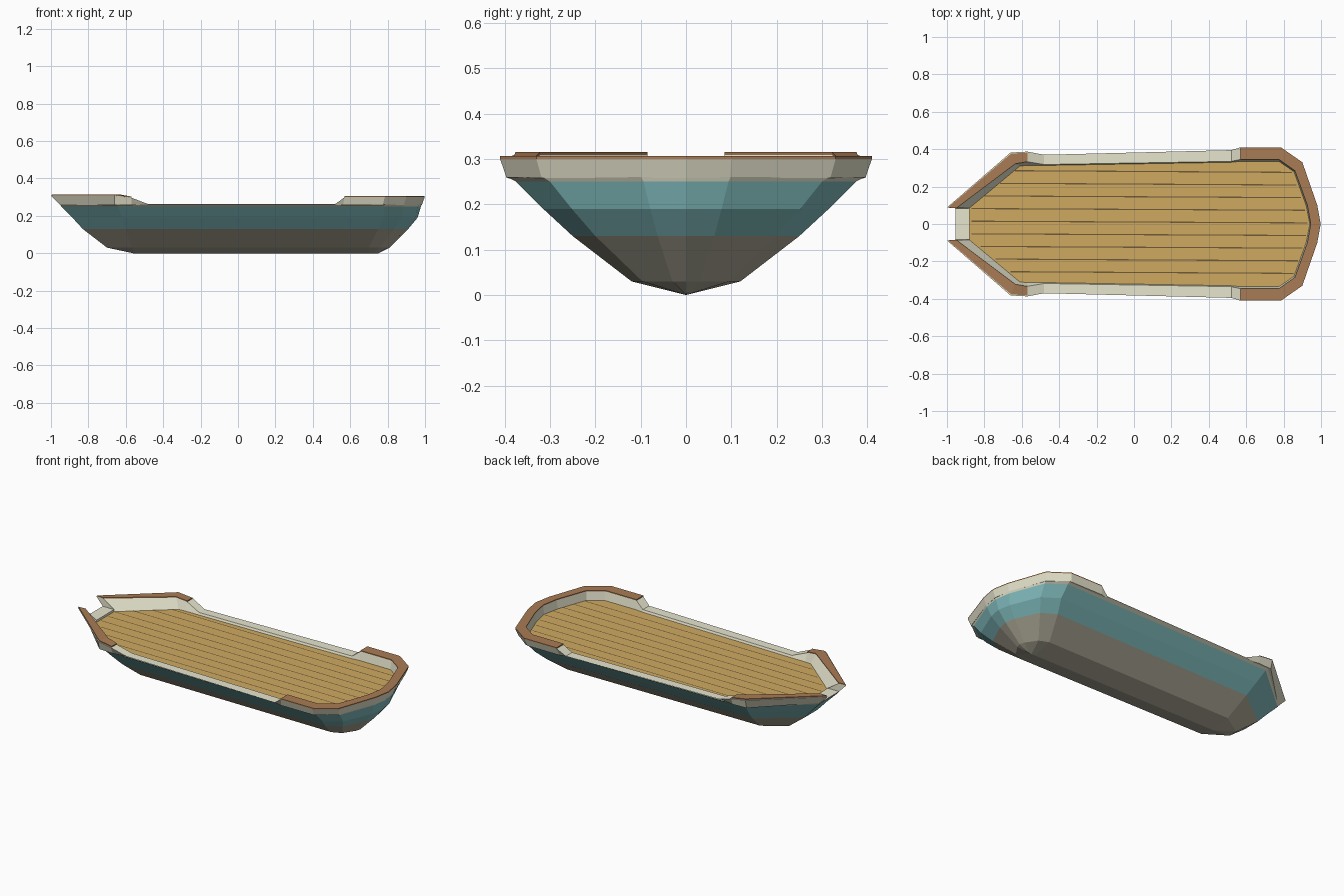
import bpy, bmesh

if "Cube" in bpy.data.objects:
    bpy.data.objects.remove(bpy.data.objects["Cube"])

def material(name, rgb):
    m = bpy.data.materials.new(name)
    m.diffuse_color = (*rgb, 1)
    m.use_nodes = True
    m.node_tree.nodes["Principled BSDF"].inputs["Base Color"].default_value = m.diffuse_color
    return m

TAUPE = material("bottom_paint", (0.42, 0.40, 0.31))
TEAL = material("teal_paint", (0.22, 0.50, 0.51))
CREAM = material("cream_paint", (0.80, 0.79, 0.62))
BROWN = material("cap_wood", (0.40, 0.20, 0.09))
DECK = material("deck_wood", (0.62, 0.40, 0.12))
DARK = material("seam_dark", (0.16, 0.10, 0.04))

def finish(bm, name, mats):
    bmesh.ops.remove_doubles(bm, verts=bm.verts, dist=0.0005)
    bmesh.ops.recalc_face_normals(bm, faces=bm.faces)
    me = bpy.data.meshes.new(name)
    bm.to_mesh(me)
    bm.free()
    for m in mats:
        me.materials.append(m)
    ob = bpy.data.objects.new(name, me)
    bpy.context.collection.objects.link(ob)
    return ob

def loft(name, rows, mats, close_rows, close_cols, row_mats=None, caps=False):
    """Skin a grid of points; optionally closed in either direction."""
    bm = bmesh.new()
    grid = [[bm.verts.new(p) for p in r] for r in rows]
    n, k = len(rows), len(rows[0])
    for i in range(n if close_rows else n - 1):
        for j in range(k if close_cols else k - 1):
            a, b = grid[i], grid[(i + 1) % n]
            f = bm.faces.new((a[j], a[(j + 1) % k], b[(j + 1) % k], b[j]))
            f.material_index = row_mats[i] if row_mats else 0
    if caps:
        bm.faces.new(grid[0])
        bm.faces.new(grid[-1])
    return finish(bm, name, mats)

def flip(p):
    return (p[0], -p[1], p[2])

# Hull: z, bow x, bow shoulder x, stern shoulder x, stern x, half width
LEVELS = [(0.0, 0.75, 0.70, -0.55, -0.56, 0.0),
          (0.03, 0.81, 0.70, -0.57, -0.70, 0.12),
          (0.13, 0.91, 0.75, -0.60, -0.83, 0.25),
          (0.19, 0.96, 0.78, -0.62, -0.885, 0.315),
          (0.25, 0.978, 0.783, -0.64, -0.945, 0.375),
          (0.26, 0.982, 0.785, -0.65, -0.95, 0.395)]
rings = []
for z, xb, sb, ss, xs, w in LEVELS:
    d = xb - sb
    half = [(xb, 0, z), (xb - 0.08 * d, 0.25 * w, z), (xb - 0.48 * d, 0.8 * w, z),
            (sb, w, z), (ss, 0.93 * w, z), (xs, 0.23 * w, z)]
    rings.append(half + [flip(p) for p in half[:0:-1]])
loft("hull", rings, [TAUPE, TEAL, CREAM], False, True, [0, 0, 1, 1, 2])

# Bulwark stations: outer top x y, top z, inner top x y, deck edge x y
STATIONS = [(0.998, 0, 0.30, 0.945, 0, 0.94, 0),
            (0.98, 0.10, 0.30, 0.927, 0.10, 0.92, 0.10),
            (0.90, 0.33, 0.30, 0.86, 0.285, 0.855, 0.28),
            (0.785, 0.41, 0.30, 0.775, 0.345, 0.775, 0.335),
            (0.57, 0.41, 0.30, 0.57, 0.345, 0.57, 0.335),
            (0.52, 0.395, 0.263, 0.52, 0.335, 0.52, 0.33),
            (-0.48, 0.37, 0.263, -0.48, 0.318, -0.48, 0.313),
            (-0.57, 0.387, 0.297, -0.57, 0.333, -0.57, 0.313),
            (-0.66, 0.382, 0.309, -0.635, 0.322, -0.61, 0.31),
            (-1.0, 0.088, 0.309, -0.95, 0.085, -0.88, 0.085),
            (-0.955, 0.084, 0.263, -0.88, 0.084, -0.88, 0.084)]
DECK_Z = 0.25

def section(s):
    ox, oy, z, ix, iy, dx, dy = s
    low_x = max(ox * 0.985 if ox > 0 else ox, -0.95)
    return [(low_x, oy * 0.965, 0.258), (ox, oy, z), (ix, iy, z), (dx, dy, DECK_Z)]

half = [section(s) for s in STATIONS]
full = half + [[flip(p) for p in r] for r in half[:0:-1]]
loft("bulwark", full, [CREAM], True, True)

# Brown cap rails
def cap_section(s, lip):
    ox, oy, z, ix, iy = s[:5]
    a = (ox + (ix - ox) * lip, oy + (iy - oy) * lip)
    return [(*a, z), (*a, z + 0.006), (ix, iy, z + 0.006), (ix, iy, z)]

bow = [cap_section(s, 0.0) for s in STATIONS[:5]]
loft("bow_cap_rail", [[flip(p) for p in r] for r in bow[:0:-1]] + bow, [BROWN], False, True, caps=True)
stern = [cap_section(s, 0.1) for s in STATIONS[7:10]]
loft("stern_cap_rail_left", stern, [BROWN], False, True, caps=True)
loft("stern_cap_rail_right", [[flip(p) for p in r] for r in stern], [BROWN], False, True, caps=True)

# Deck surface
bm = bmesh.new()
bm.faces.new([bm.verts.new(r[3]) for r in full if r[3] != (-0.88, 0.084, DECK_Z) and r[3] != (-0.88, -0.084, DECK_Z)])
finish(bm, "deck", [DECK])

# Dark plank seams, trimmed to the deck outline
edge = [(s[5], s[6]) for s in STATIONS]

def reach(pts, y):
    for (x0, y0), (x1, y1) in zip(pts, pts[1:]):
        if y0 <= y <= y1:
            return x0 + (x1 - x0) * (y - y0) / (y1 - y0)
    return pts[0][0]

bm = bmesh.new()
for i in range(9):
    y = 0.28 - 0.0675 * i
    x1 = reach(edge[:4], abs(y)) - 0.01
    x0 = reach([edge[9], edge[8]], abs(y)) + 0.01
    zt = DECK_Z + 0.0015
    pts = [(x0, y + 0.008), (x1, y - 0.001), (x1, y - 0.007), (x0, y + 0.002)]
    bm.faces.new([bm.verts.new((*p, zt)) for p in pts[::-1]])
finish(bm, "plank_seams", [DARK])
for f in bpy.data.objects["deck"].data.polygons:
    if f.normal.z < 0:
        bpy.data.objects["deck"].data.flip_normals()
seams = bpy.data.objects["plank_seams"].data
if seams.polygons[0].normal.z < 0:
    seams.flip_normals()
